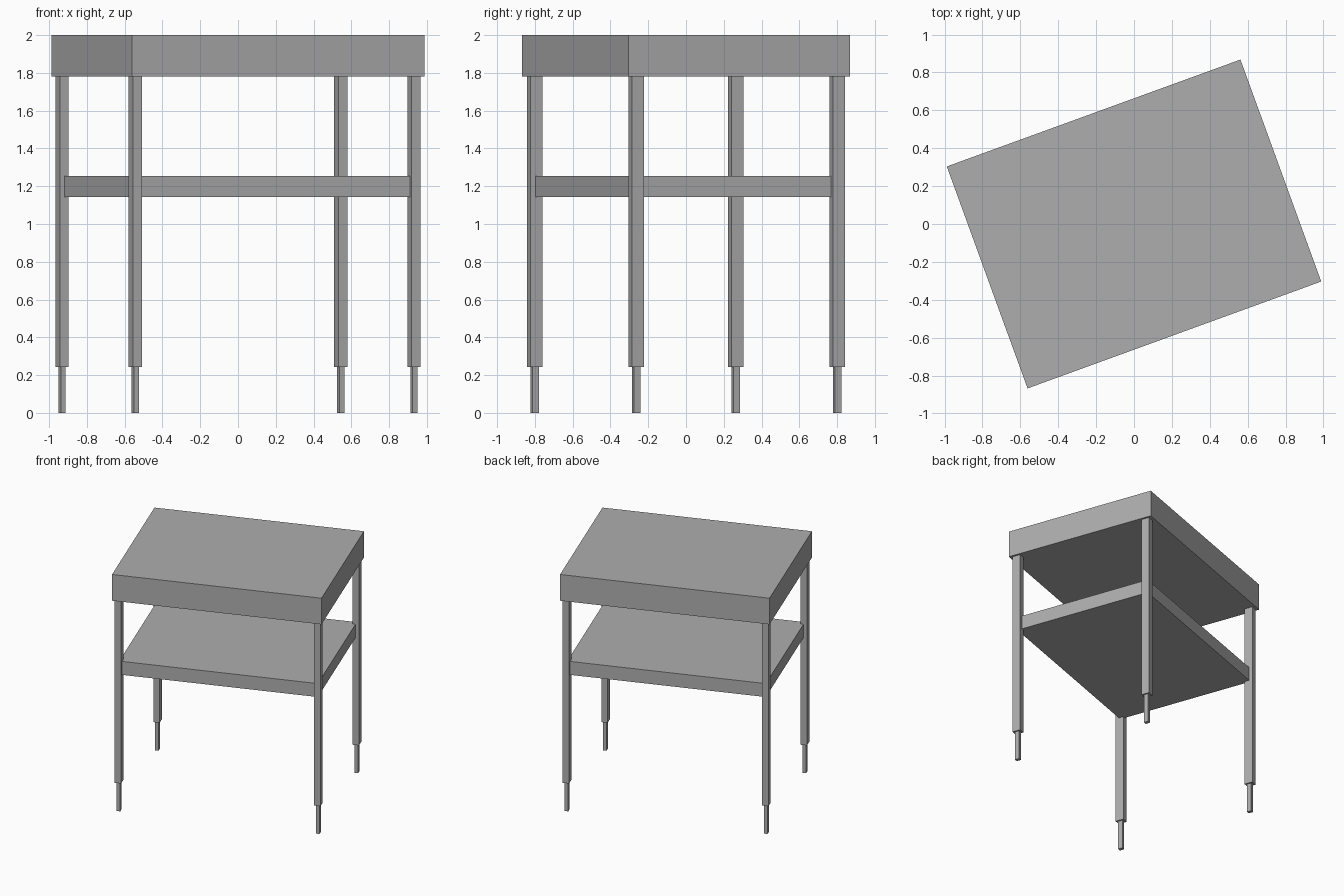
import bpy
from mathutils import Matrix
from math import radians

if "Cube" in bpy.data.objects:
    bpy.data.objects.remove(bpy.data.objects["Cube"])

TURN = Matrix.Rotation(radians(20), 4, 'Z')  # whole table is turned on its base

grey = bpy.data.materials.new("dark_grey")
grey.diffuse_color = (0.42, 0.42, 0.42, 1)
grey.use_nodes = True
grey.node_tree.nodes["Principled BSDF"].inputs["Base Color"].default_value = grey.diffuse_color


def box(name, x, y, sx, sy, z0, z1):
    bpy.ops.mesh.primitive_cube_add(size=1)
    ob = bpy.context.object
    ob.name = name
    place = Matrix.Translation((x, y, (z0 + z1) / 2))
    ob.data.transform(TURN @ place @ Matrix.Diagonal((sx, sy, z1 - z0, 1)))
    ob.data.materials.append(grey)
    return ob


# thick top and lower shelf
box("table_top", 0, 0, 1.65, 1.247, 1.78, 2.0)
box("shelf", 0, 0, 1.565, 1.145, 1.142, 1.255)

# four legs, each with a thinner foot
for sx, side in ((-1, "left"), (1, "right")):
    for sy, end in ((-1, "front"), (1, "back")):
        x, y = sx * 0.785, sy * 0.566
        box(f"{end}_{side}_leg", x, y, 0.05, 0.068, 0.242, 1.78)
        box(f"{end}_{side}_foot", x, y, 0.027, 0.037, 0, 0.242)
